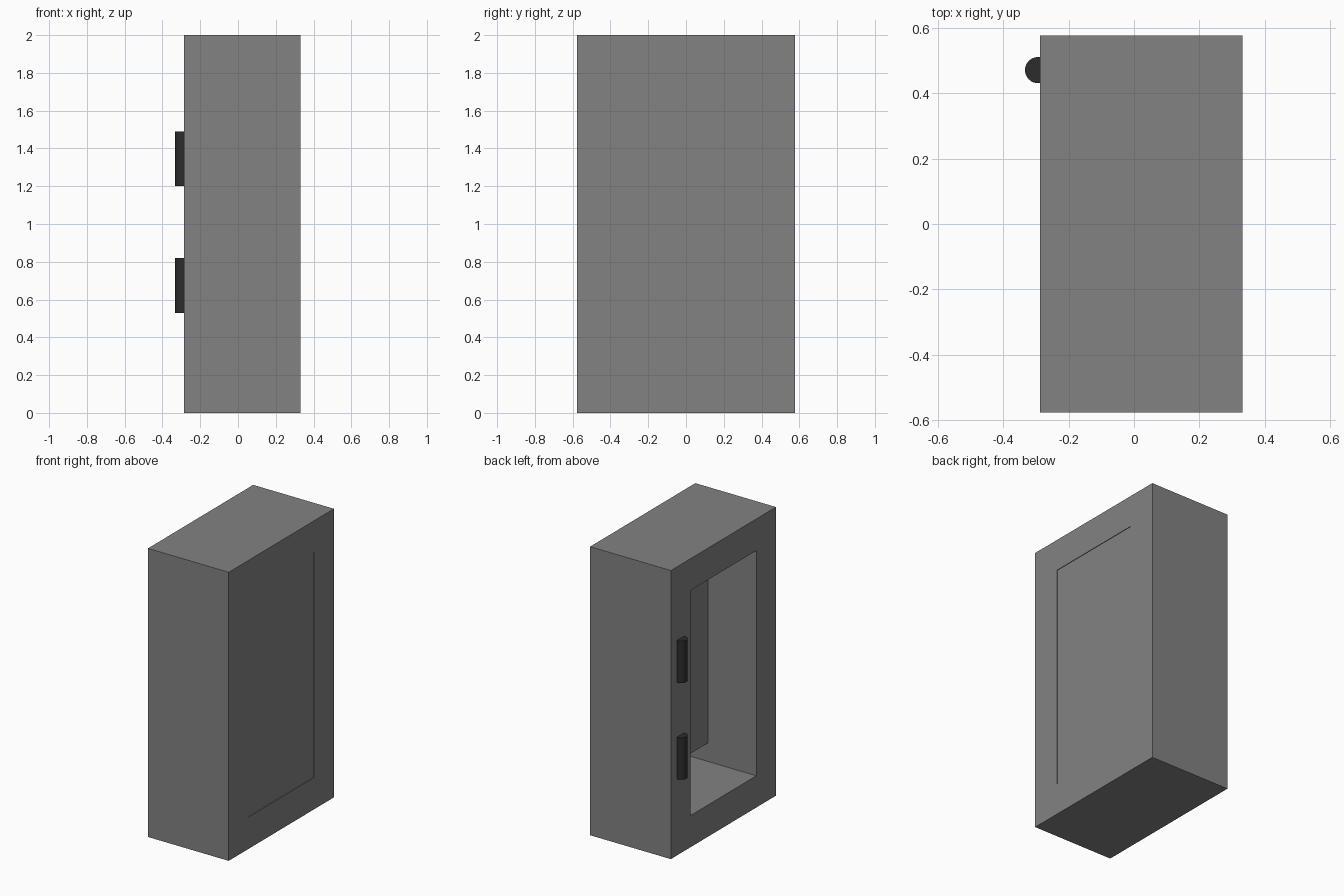
import bpy, bmesh
from mathutils import Vector

if "Cube" in bpy.data.objects:
    bpy.data.objects.remove(bpy.data.objects["Cube"])


def material(name, v):
    m = bpy.data.materials.new(name)
    m.diffuse_color = (v, v, v, 1)
    m.use_nodes = True
    m.node_tree.nodes["Principled BSDF"].inputs["Base Color"].default_value = m.diffuse_color
    return m


grey, dark = material("mid_grey", 0.225), material("dark_metal", 0.025)


def box(name, lo, hi):
    """Axis-aligned box between two corners."""
    lo, hi = Vector(lo), Vector(hi)
    bm = bmesh.new()
    bmesh.ops.create_cube(bm, size=1)
    for v in bm.verts:
        v.co = Vector([(lo[i] + hi[i]) / 2 + v.co[i] * (hi[i] - lo[i]) for i in range(3)])
    me = bpy.data.meshes.new(name)
    bm.to_mesh(me)
    bm.free()
    me.materials.append(grey)
    ob = bpy.data.objects.new(name, me)
    bpy.context.collection.objects.link(ob)
    return ob


X0, X1, W, H = -0.287, 0.332, 0.576, 2.0   # outer cabinet
OY, OZ = 0.36, 0.22                         # opening half width, sill height
R = 0.004                                   # depth of the back panel recess

# Frame: two full-height posts, a sill and a header
for s in (-1, 1):
    a, b = sorted((s * OY, s * W))
    box("side_post", (X0, a, 0), (X1, b, H))
box("sill", (X0, -OY, 0), (X1, OY, OZ))
box("header", (X0, -OY, H - OZ), (X1, OY, H))

# Back panel, very slightly recessed, and the inner plate standing before it
box("back_panel", (X1 - R - 0.02, -OY, OZ), (X1 - R, OY, H - OZ))
box("inner_plate", (0.085, -OY, 0.347), (0.105, OY, H - 0.347))

# Dark hinge barrels
for z0, z1 in ((0.53, 0.82), (1.20, 1.49)):
    bpy.ops.mesh.primitive_cylinder_add(vertices=32, radius=0.04, depth=z1 - z0,
                                        location=(-0.293, 0.47, (z0 + z1) / 2))
    ob = bpy.context.object
    ob.name = "hinge"
    ob.data.materials.append(dark)
    bpy.ops.object.shade_smooth_by_angle()
